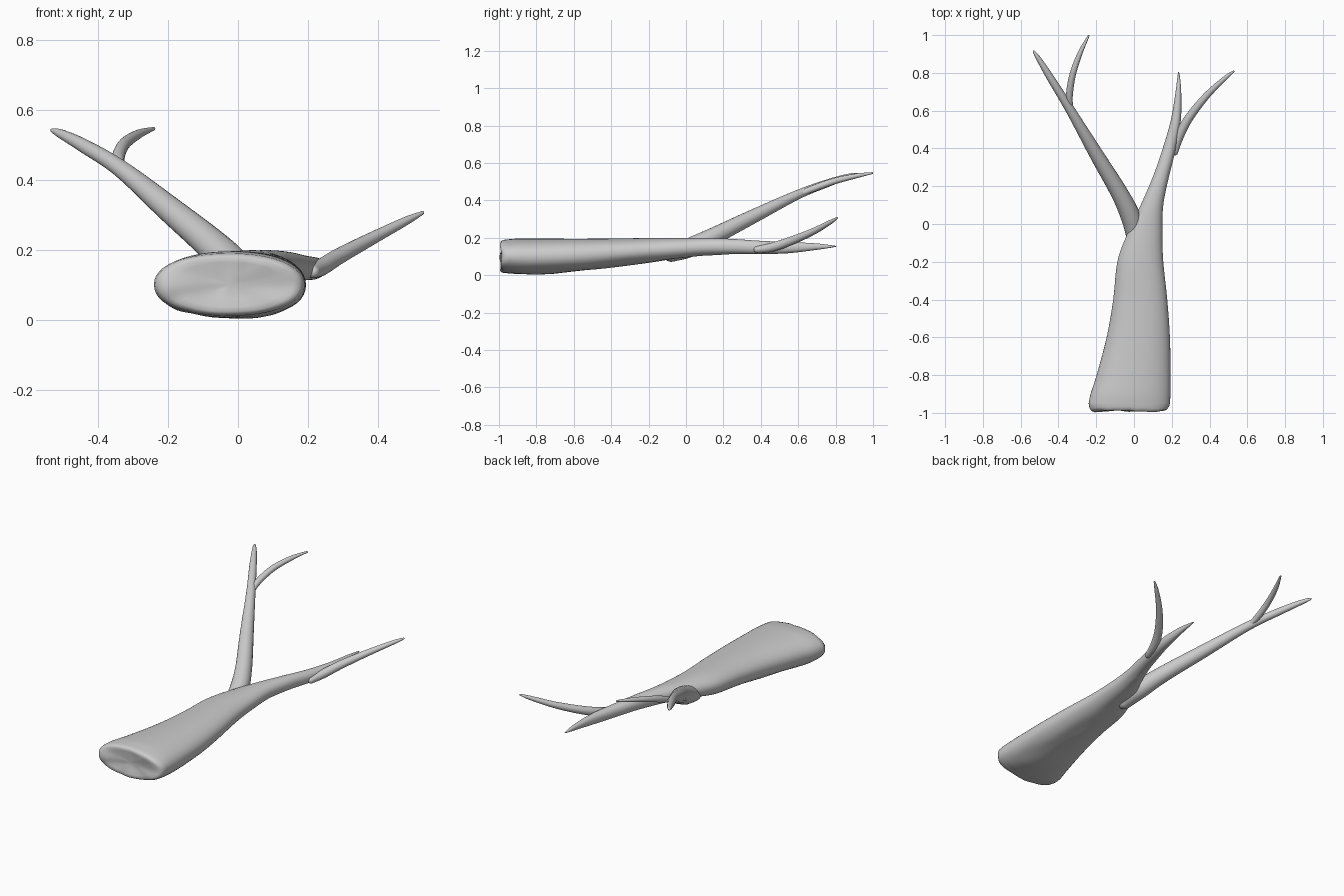
import bpy, bmesh, math
from mathutils import Vector, noise

if "Cube" in bpy.data.objects:
    bpy.data.objects.remove(bpy.data.objects["Cube"])


def spline(rows, steps):
    """Catmull-Rom interpolation of equal-length number rows."""
    p = [rows[0]] + rows + [rows[-1]]
    out = []
    for i in range(1, len(p) - 2):
        for s in range(steps):
            t = s / steps
            out.append([0.5 * (2 * b + (c - a) * t + (2 * a - 5 * b + 4 * c - d) * t * t
                               + (3 * b - a - 3 * c + d) * t ** 3)
                        for a, b, c, d in zip(*p[i - 1:i + 3])])
    return out + [list(rows[-1])]


def skin(name, rings):
    """Bridge rings of points into a closed smooth mesh."""
    bm = bmesh.new()
    loops = [[bm.verts.new(co) for co in r] for r in rings]
    n = len(loops[0])
    for a, b in zip(loops, loops[1:]):
        for i in range(n):
            j = (i + 1) % n
            bm.faces.new((a[i], a[j], b[j], b[i]))
    for loop in (loops[0], loops[-1]):
        centre = bm.verts.new(sum((v.co for v in loop), Vector()) / n)
        for i in range(n):
            bm.faces.new((loop[i], loop[(i + 1) % n], centre))
    bmesh.ops.recalc_face_normals(bm, faces=bm.faces)
    for f in bm.faces:
        f.smooth = True
    me = bpy.data.meshes.new(name)
    bm.to_mesh(me)
    bm.free()
    ob = bpy.data.objects.new(name, me)
    bpy.context.collection.objects.link(ob)
    return ob


def branch(name, rows, sides=20):
    """Round tapering limb from rows of x, y, z, radius, with domed ends."""
    pts = spline(rows, 8)
    cs = [Vector(p[:3]) for p in pts]
    rings = []
    for i, (c, p) in enumerate(zip(cs, pts)):
        t = (cs[min(i + 1, len(cs) - 1)] - cs[max(i - 1, 0)]).normalized()
        u = t.cross(Vector((0, 0, 1))).normalized()
        v = u.cross(t)
        dome = [(0, 1)]
        if i == 0:
            dome = [(-0.95, 0.3), (-0.7, 0.7), (-0.35, 0.93), (0, 1)]
        if i == len(cs) - 1:
            dome = [(0, 1), (0.5, 0.85), (0.9, 0.4)]
        for off, k in dome:
            rings.append([c + t * off * p[3] + k * p[3] *
                          (u * math.cos(a) + v * math.sin(a))
                          for a in (2 * math.pi * s / sides for s in range(sides))])
    return skin(name, rings)


# Trunk sections: y, left x, right x, bottom z, top z
trunk = [
    (-0.95, -0.240, 0.190, 0.010, 0.192),
    (-0.90, -0.230, 0.193, 0.004, 0.196),
    (-0.80, -0.198, 0.194, 0.004, 0.196),
    (-0.60, -0.145, 0.190, 0.018, 0.195),
    (-0.40, -0.110, 0.176, 0.042, 0.196),
    (-0.20, -0.088, 0.155, 0.066, 0.199),
    (-0.05, -0.035, 0.150, 0.088, 0.199),
    (0.10, 0.035, 0.155, 0.104, 0.199),
    (0.25, 0.100, 0.185, 0.113, 0.194),
    (0.40, 0.152, 0.222, 0.113, 0.184),
    (0.55, 0.195, 0.248, 0.118, 0.178),
    (0.70, 0.220, 0.250, 0.136, 0.170),
    (0.78, 0.230, 0.243, 0.148, 0.160),
    (0.805, 0.234, 0.238, 0.153, 0.156)]

# Rounded butt end of the trunk, shrinking rings of the first section
sections = []
for y, k in ((-0.982, 0.2), (-0.984, 0.45), (-0.988, 0.7), (-0.990, 0.85), (-0.985, 0.93), (-0.972, 0.98)):
    _, l, r, b, t = trunk[0]
    cx, cz = (l + r) / 2, (b + t) / 2
    sections.append((y, cx + (l - cx) * k, cx + (r - cx) * k,
                     cz + (b - cz) * k, cz + (t - cz) * k))
sections += spline(trunk, 6)

rings = []
for y, l, r, b, t in sections:
    ring = []
    for s in range(48):
        a = 2 * math.pi * s / 48
        c, d = math.cos(a), math.sin(a)
        co = Vector(((l + r) / 2 + (r - l) / 2 * math.copysign(abs(c) ** 0.92, c), y,
                     (b + t) / 2 + (t - b) / 2 * math.copysign(abs(d) ** 0.92, d)))
        # Gentle lumps, strongest on the cut face and underside
        w = noise.noise(Vector((co.x * 16, co.y * 5, co.z * 16)))
        if y < -0.96:
            co.y += 0.012 * w
        elif d < 0 and y < 0.2:
            co.z += 0.006 * w * -d
        ring.append(co)
    rings.append(ring)
skin("trunk", rings)

# Left limb with its twig
branch("left_branch", [
    (0.005, -0.08, 0.113, 0.042), (-0.015, 0.03, 0.152, 0.052),
    (-0.075, 0.16, 0.215, 0.046), (-0.20, 0.37, 0.320, 0.037),
    (-0.335, 0.60, 0.432, 0.025), (-0.44, 0.77, 0.497, 0.020),
    (-0.505, 0.875, 0.531, 0.013), (-0.53, 0.913, 0.541, 0.006)])
branch("left_twig", [
    (-0.336, 0.615, 0.436, 0.014), (-0.342, 0.68, 0.463, 0.018),
    (-0.325, 0.79, 0.502, 0.017), (-0.285, 0.905, 0.530, 0.013),
    (-0.241, 0.995, 0.546, 0.005)])

# Right twig
branch("right_twig", [
    (0.215, 0.38, 0.137, 0.018), (0.238, 0.46, 0.150, 0.024),
    (0.290, 0.56, 0.183, 0.023), (0.385, 0.68, 0.234, 0.018),
    (0.480, 0.77, 0.283, 0.012), (0.527, 0.808, 0.306, 0.005)])
